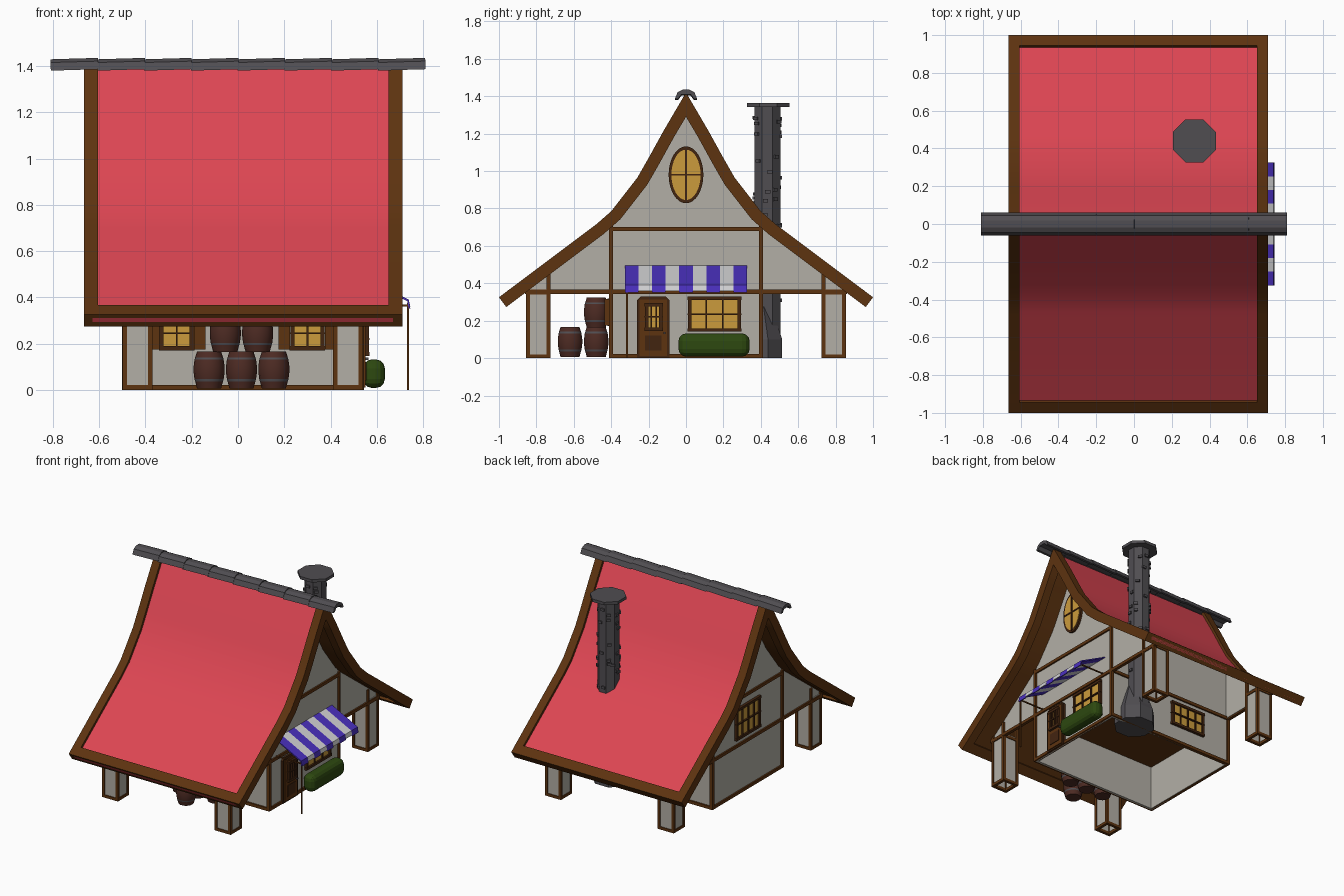
import bpy, bmesh, math, random
from mathutils import Vector

random.seed(4)
cube = bpy.data.objects.get("Cube")
if cube:
    bpy.data.objects.remove(cube)


def material(name, *rgb):
    m = bpy.data.materials.new(name)
    m.use_nodes = True
    m.diffuse_color = (*rgb, 1)
    m.node_tree.nodes["Principled BSDF"].inputs["Base Color"].default_value = (*rgb, 1)
    return m


RED = material("roof red", .72, .06, .085)
PLASTER = material("plaster", .45, .43, .38)
TIMBER = material("timber brown", .11, .033, .005)
DARK = material("dark frame", .055, .018, .005)
GLASS = material("window gold", .6, .33, .045)
STONE = material("stone grey", .08, .075, .083)
BLUE = material("awning blue", .07, .03, .52)
WHITE = material("awning white", .65, .65, .66)
LEAF = material("hedge green", .026, .065, .005)
CASK = material("barrel brown", .075, .024, .017)


def finish(name, bm, *mats, smooth=None):
    bmesh.ops.recalc_face_normals(bm, faces=bm.faces)
    mesh = bpy.data.meshes.new(name)
    bm.to_mesh(mesh)
    bm.free()
    ob = bpy.data.objects.new(name, mesh)
    bpy.context.collection.objects.link(ob)
    for m in mats:
        mesh.materials.append(m)
    if smooth:
        bpy.ops.object.select_all(action='DESELECT')
        ob.select_set(True)
        bpy.context.view_layer.objects.active = ob
        bpy.ops.object.shade_smooth_by_angle(angle=math.radians(smooth))
    return ob


def prism(name, outline, a, b, mat, axis=0, smooth=None):
    """Extrude an outline (other axis, z) from a to b along x (0) or y (1)."""
    bm = bmesh.new()
    point = lambda t, u, z: (t, u, z) if axis == 0 else (u, t, z)
    face = bm.faces.new([bm.verts.new(point(a, u, z)) for u, z in outline])
    ext = bmesh.ops.extrude_face_region(bm, geom=[face])
    moved = [v for v in ext["geom"] if isinstance(v, bmesh.types.BMVert)]
    bmesh.ops.translate(bm, verts=moved, vec=point(b - a, 0, 0))
    return finish(name, bm, mat, smooth=smooth)


def box(name, x0, x1, y0, y1, z0, z1, mat):
    return prism(name, [(y0, z0), (y1, z0), (y1, z1), (y0, z1)], x0, x1, mat)


def bar(name, p, q, w=.022, mat=TIMBER):
    h = w / 2
    lo = [min(a, b) - h for a, b in zip(p, q)]
    hi = [max(a, b) + h for a, b in zip(p, q)]
    return box(name, lo[0], hi[0], lo[1], hi[1], max(lo[2], 0), hi[2], mat)


def plate(name, side, u0, u1, z0, z1, d0, d1, mat):
    """Box lying on a wall; side = (axis the wall faces, position, sign)."""
    axis, pos, s = side
    a, b = sorted((pos + s * d0, pos + s * d1))
    if axis == 0:
        return box(name, a, b, u0, u1, z0, z1, mat)
    return box(name, u0, u1, a, b, z0, z1, mat)


def window(name, side, u0, u1, z0, z1, cols, rows=2):
    plate(name + "_glass", side, u0, u1, z0, z1, 0, .008, GLASS)
    for i in range(cols + 1):
        u, w = u0 + (u1 - u0) * i / cols, .009 if i in (0, cols) else .004
        plate(name + "_upright", side, u - w, u + w, z0, z1, 0, .018, DARK)
    for i in range(rows + 1):
        z, w = z0 + (z1 - z0) * i / rows, .009 if i in (0, rows) else .004
        plate(name + "_crossbar", side, u0 - .012, u1 + .012, z - w, z + w, 0, .02, DARK)


XL, XR, Y = -.49, .53, .4
SIDE, REAR, FRONT, BACK = (0, XR, 1), (0, XL, -1), (1, -Y, -1), (1, Y, 1)

# Roof: curved profile, offset inwards for slab and gable beams
CURVE = [Vector(p) for p in [(0, 1.42), (.12, 1.215), (.2, 1.07), (.26, .965),
                             (.4, .785), (.48, .715), (1, .325)]]


def offset(d):
    out = []
    for i, p in enumerate(CURVE):
        t = CURVE[min(i + 1, len(CURVE) - 1)] - CURVE[max(i - 1, 0)]
        t.normalize()
        out.append(p + Vector((t.y, -t.x)) * d if i else Vector((0, p.y - 2 * d)))
    return out


def roof_strip(name, s, x0, x1, top, bottom, mat, smooth=None):
    pts = offset(top) + offset(bottom)[::-1]
    return prism(name, [(s * y, z) for y, z in pts], x0, x1, mat, smooth=smooth)


for s in (-1, 1):
    roof_strip("roof_slab", s, -.63, .67, .018, .04, RED, 35)
    roof_strip("roof_underside", s, -.63, .67, .041, .048, TIMBER, 35)
    for x in (-.665, .65):
        roof_strip("gable_beam", s, x, x + .06, 0, .065, TIMBER, 35)
    prism("eave_beam", [(s * y, z) for y, z in
                        [(1, .325), (.961, .273), (.905, .315), (.945, .367)]], -.665, .71, TIMBER)

# Ridge cap: overlapping arched tiles
arch = [(-.06, -.025), (-.045, .01), (-.018, .024), (.018, .024), (.045, .01), (.06, -.025),
        (.042, -.025), (.025, -.002), (-.025, -.002), (-.042, -.025)]
for i in range(8):
    tile = prism("ridge_tile", arch, -.103, .103, STONE)
    tile.location = (-.707 + i * .202, 0, 1.408)
    tile.rotation_euler.y = -.03

# Walls: gables with wings, long walls, inner floor
half = [(.4, 0), (.4, .355), (.85, .355), (.85, .39), (.4, .715), (.22, .95), (.1, 1.16), (0, 1.34)]
gable = half + [(-y, z) for y, z in half[-2::-1]]
for x in (XL, XR - .015):
    prism("gable_wall", gable, x, x + .015, PLASTER)
for y in (-Y, Y - .015):
    box("long_wall", XL, XR, y, y + .015, 0, .72, PLASTER)
box("upper_floor", XL + .015, XR - .015, -.385, .385, .32, .335, TIMBER)

# Timber framing
for x in (XL, XR):
    for s in (-1, 1):
        bar("corner_post", (x, s * Y, 0), (x, s * Y, .7))
        bar("wing_beam", (x, s * Y, .355), (x, s * .85, .355))
    for z in (.011, .355, .69):
        bar("gable_rail", (x, -Y, z), (x, Y, z))
for s in (-1, 1):
    for z in (.011, .355):
        bar("wall_rail", (XL, s * Y, z), (XR, s * Y, z))

# Porch pillars with framed corners
for x0, x1 in ((XL, -.38), (.42, XR)):
    for y0, y1 in ((-.845, -.735), (.735, .845)):
        for x in (x0, x1):
            box("pillar_panel", x - .004, x + .004, y0, y1, .02, .37, PLASTER)
            for y in (y0, y1):
                bar("pillar_post", (x, y, 0), (x, y, .38 if abs(y) > .8 else .44), .02)
            for z in (.01, .35):
                bar("pillar_rail", (x, y0, z), (x, y1, z), .02)
        for y in (y0, y1):
            box("pillar_panel", x0, x1, y - .004, y + .004, .02, .37, PLASTER)
            for z in (.01, .35):
                bar("pillar_rail", (x0, y, z), (x1, y, z), .02)

# Windows and shutters
window("shop_window", SIDE, .02, .285, .15, .32, 3)
window("rear_window", REAR, -.13, .13, .41, .62, 4)
window("back_window", BACK, -.26, 0, .14, .3, 4)
for u, inner in ((-.33, 1), (.235, -1)):
    window("front_window", FRONT, u, u + .13, .18, .31, 2)
    for hinge in (u - .035, u + .165):
        plate("shutter", FRONT, hinge - .025, hinge + .025, .175, .315, 0, .035, TIMBER)


def oval(name, ry, rz, depth, mat):
    ring = [(ry * math.cos(i * math.pi / 16), .98 + rz * math.sin(i * math.pi / 16)) for i in range(32)]
    prism(name, ring, XR, XR + depth, mat)


# Oval gable window
oval("oval_frame", .093, .152, .015, DARK)
oval("oval_glass", .078, .135, .018, GLASS)
plate("oval_upright", SIDE, -.005, .005, .84, 1.12, 0, .023, DARK)
plate("oval_crossbar", SIDE, -.08, .08, .975, .985, 0, .023, DARK)

# Door
prism("door_frame", [(-.262, 0), (-.088, 0), (-.088, .31), (-.11, .33), (-.24, .33), (-.262, .31)],
      XR, XR + .015, DARK)
plate("door_leaf", SIDE, -.248, -.102, .01, .312, 0, .022, TIMBER)
window("door_window", (0, XR + .018, 1), -.21, -.135, .155, .285, 3)
plate("door_panel", SIDE, -.22, -.13, .04, .12, 0, .026, DARK)
plate("door_knob", SIDE, -.12, -.11, .13, .14, 0, .035, STONE)

# Striped awning with valance, post and brackets
step = .65 / 9
for i in range(9):
    y = -.325 + i * step
    low = .352 if i % 2 == 0 else .36
    prism("awning_stripe", [(XR, .495), (.738, .39), (.745, low), (.738, low), (.732, .383), (XR, .487)],
          y, y + step, WHITE if i % 2 else BLUE, axis=1)
for y in (-.315, .315):
    bar("awning_bracket", (XR, y, .365), (.735, y, .365), .008)
bar("awning_post", (.735, -.315, 0), (.735, -.315, .37), .009)

# Hedge
hedge = box("hedge", .54, .635, -.04, .34, .008, .132, LEAF)
bevel = hedge.modifiers.new("round", 'BEVEL')
bevel.width, bevel.segments = .04, 3


def revolve(name, profile, n, centre, mats, band=(), smooth=None, turn=0):
    """Solid of revolution from (radius, z); faces of listed rings take the second material."""
    bm = bmesh.new()
    rings = [[bm.verts.new((centre[0] + r * math.cos(turn + i * math.tau / n),
                            centre[1] + r * math.sin(turn + i * math.tau / n), centre[2] + z))
              for i in range(n)] for r, z in profile]
    for k, (a, b) in enumerate(zip(rings, rings[1:])):
        for i in range(n):
            j = (i + 1) % n
            bm.faces.new((a[i], a[j], b[j], b[i])).material_index = int(k in band)
    bm.faces.new(rings[0])
    bm.faces.new(rings[-1])
    return finish(name, bm, *mats, smooth=smooth)


# Barrels stacked by the front wall
cask = [(.052, 0), (.06, .03), (.063, .04), (.067, .07), (.067, .095), (.063, .125), (.06, .135), (.052, .16)]
for x, y, z in ((-.125, -.48, .006), (.015, -.48, .006), (.155, -.48, .006),
                (-.055, -.48, .163), (.085, -.48, .163), (.015, -.62, .006)):
    revolve("barrel", cask, 14, (x, y, z), (CASK, STONE), band=(1, 5), smooth=35)

# Chimney: shaft, flared hearth, cap and protruding stones
CX, CY, T = .32, .435, math.pi / 8
revolve("chimney_shaft", [(.075, 0), (.075, 1.345)], 8, (CX, CY, 0), (STONE,), turn=T)
revolve("chimney_hearth", [(.14, 0), (.14, .1), (.075, .28)], 8, (CX, .385, 0), (STONE,), turn=T)
revolve("chimney_cap", [(.123, 1.342), (.123, 1.363)], 8, (CX, CY + .005, 0), (STONE,), turn=T)
for i in range(70):
    a = T * 2 * random.randrange(8)
    brick = box("chimney_stone", -.009, .009, -.014, .014, -.009, .009, STONE)
    side = random.uniform(-.017, .017)
    brick.location = (CX + .07 * math.cos(a) - side * math.sin(a),
                      CY + .07 * math.sin(a) + side * math.cos(a), random.uniform(.3, 1.31))
    brick.rotation_euler.z = a
